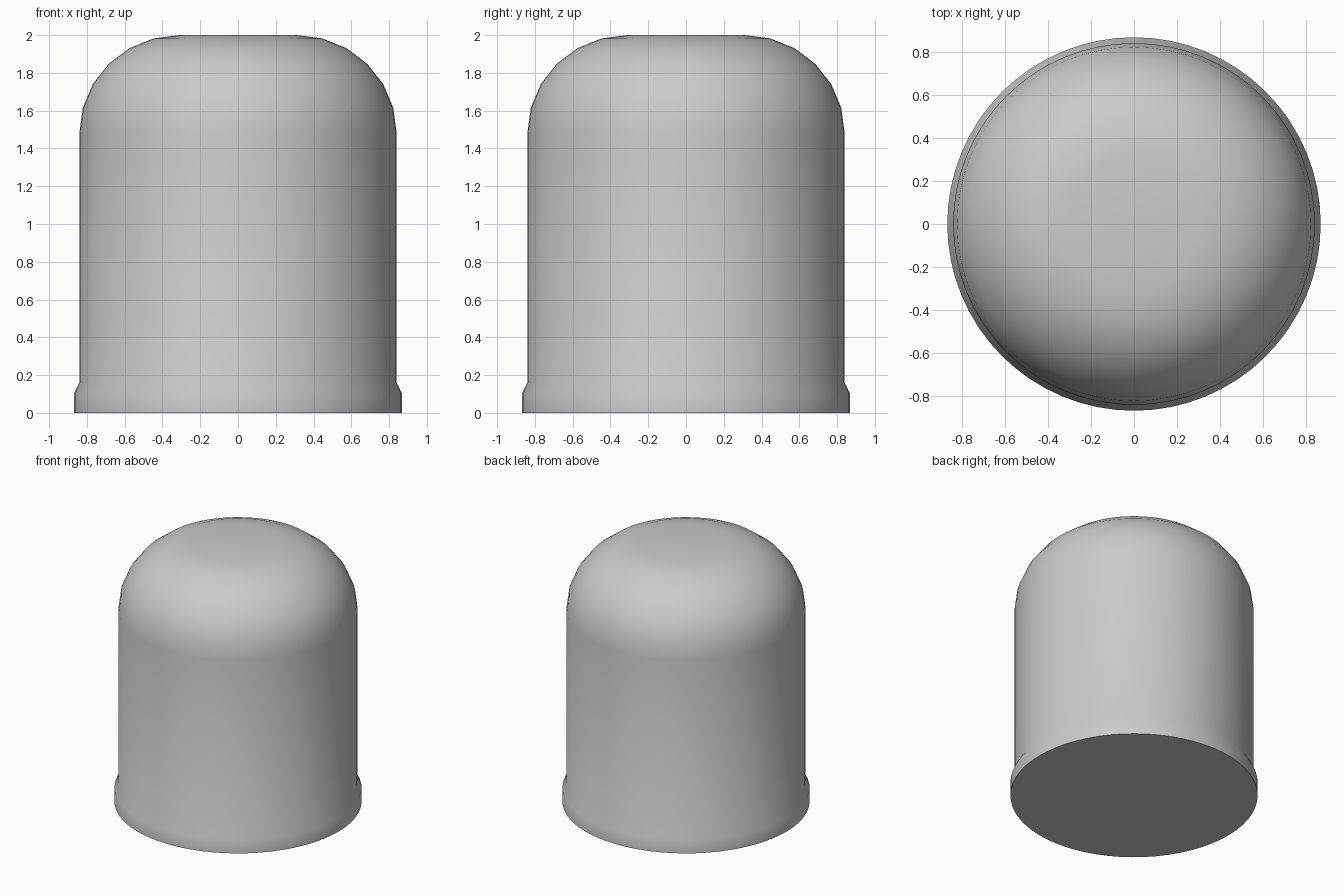
import bpy, bmesh, math

cube = bpy.data.objects.get("Cube")
if cube:
    bpy.data.objects.remove(cube, do_unlink=True)

SEGMENTS = 64

# Plain grey material
grey = bpy.data.materials.new("plain grey")
grey.use_nodes = True
colour = (0.6, 0.6, 0.6, 1)
grey.diffuse_color = colour
grey.node_tree.nodes["Principled BSDF"].inputs["Base Color"].default_value = colour

# Half profile: foot collar, straight wall, rounded shoulder
profile = [(0.867, 0), (0.867, 0.105), (0.84, 0.16)]
for step in range(7):
    a = math.radians(15 * step)
    profile.append((0.31 + 0.53 * math.cos(a), 1.48 + 0.52 * math.sin(a)))

# Rings around the axis, closed by a flat base and a flat crown
bm = bmesh.new()
rings = []
for r, z in profile:
    rings.append([bm.verts.new((r * math.cos(t), r * math.sin(t), z))
                  for t in (math.tau * i / SEGMENTS for i in range(SEGMENTS))])
for low, high in zip(rings, rings[1:]):
    for i in range(SEGMENTS):
        j = (i + 1) % SEGMENTS
        bm.faces.new((low[i], low[j], high[j], high[i]))
bm.faces.new(rings[0][::-1])
bm.faces.new(rings[-1])

mesh = bpy.data.meshes.new("domed_cap")
bm.to_mesh(mesh)
bm.free()
mesh.materials.append(grey)
cap = bpy.data.objects.new("domed_cap", mesh)
bpy.context.collection.objects.link(cap)

# Smooth shading with a sharp base edge
bpy.ops.object.select_all(action="DESELECT")
cap.select_set(True)
bpy.context.view_layer.objects.active = cap
bpy.ops.object.shade_smooth_by_angle(angle=math.radians(40))
